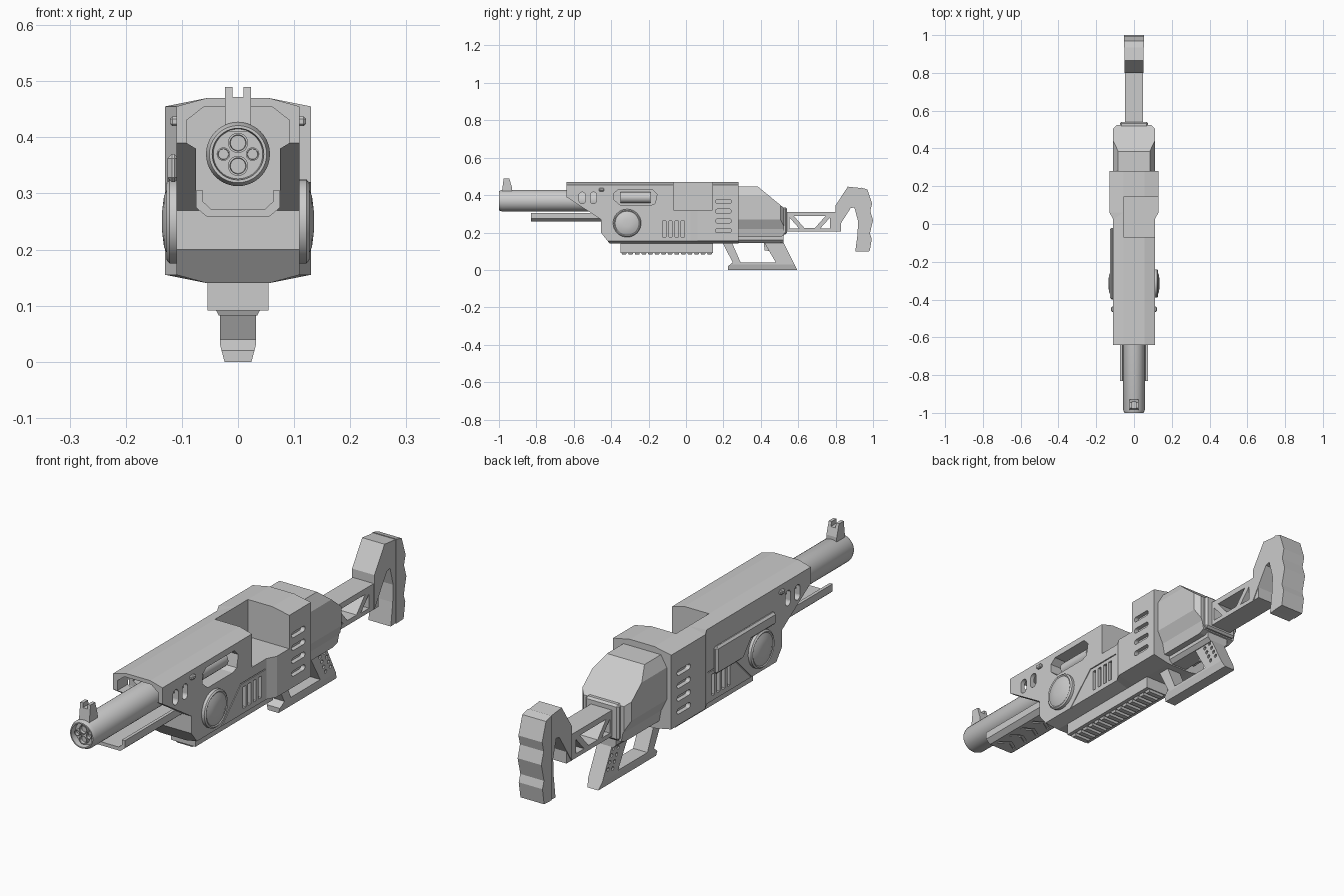
import bpy, bmesh, math
from mathutils import Matrix

if "Cube" in bpy.data.objects:
    bpy.data.objects.remove(bpy.data.objects["Cube"])


def finish(name, bm):
    bmesh.ops.recalc_face_normals(bm, faces=bm.faces)
    me = bpy.data.meshes.new(name)
    bm.to_mesh(me)
    bm.free()
    ob = bpy.data.objects.new(name, me)
    bpy.context.scene.collection.objects.link(ob)
    return ob


def place(axis, t, p):
    return {'X': (t, p[0], p[1]), 'Y': (p[0], t, p[1]), 'Z': (p[0], p[1], t)}[axis]


def loft(name, axis, rings):
    """Skin matching outlines placed at positions along an axis."""
    bm = bmesh.new()
    vs = [[bm.verts.new(place(axis, t, p)) for p in pts] for t, pts in rings]
    n = len(vs[0])
    for a, b in zip(vs, vs[1:]):
        for i in range(n):
            bm.faces.new((a[i], a[(i + 1) % n], b[(i + 1) % n], b[i]))
    bm.faces.new(vs[0])
    bm.faces.new(vs[-1][::-1])
    return finish(name, bm)


def prism(name, axis, pts, a, b):
    return loft(name, axis, [(a, pts), (b, pts)])


def box(name, x0, x1, y0, y1, z0, z1):
    return prism(name, 'Z', [(x0, y0), (x1, y0), (x1, y1), (x0, y1)], z0, z1)


def mirror(half):
    return half + [(-x, z) for x, z in reversed(half)]


def stadium(u, v, w, h, n=6):
    """Rounded slot outline with centre, full width and full height."""
    r = min(w, h) / 2
    du, dv = w / 2 - r, h / 2 - r
    out = []
    for k in range(4):
        su, sv = [(1, 1), (-1, 1), (-1, -1), (1, -1)][k]
        for i in range(n):
            a = math.pi / 2 * (k + (i + .5) / n)
            out.append((u + su * du + r * math.cos(a), v + sv * dv + r * math.sin(a)))
    return out


def circle(u, v, r, n=32):
    return [(u + r * math.cos(2 * math.pi * i / n), v + r * math.sin(2 * math.pi * i / n)) for i in range(n)]


def boolean(ob, cutters, op='DIFFERENCE'):
    for c in cutters:
        m = ob.modifiers.new('bool', 'BOOLEAN')
        m.object, m.operation, m.solver = c, op, 'EXACT'
    dg = bpy.context.evaluated_depsgraph_get()
    dg.update()
    me = bpy.data.meshes.new_from_object(ob.evaluated_get(dg))
    ob.modifiers.clear()
    ob.data = me
    for c in cutters:
        bpy.data.objects.remove(c)
    return ob


def bevel(ob, w):
    m = ob.modifiers.new('bevel', 'BEVEL')
    m.width, m.segments, m.limit_method = w, 1, 'ANGLE'
    return ob


def smooth(ob):
    bpy.ops.object.select_all(action='DESELECT')
    ob.select_set(True)
    bpy.context.view_layer.objects.active = ob
    bpy.ops.object.shade_smooth_by_angle(angle=math.radians(30))
    return ob


def section(w):
    return mirror([(w, .155), (w, .455), (.055, .47)])[:3] + [(-.055, .47), (-w, .455), (-w, .155), (-.055, .14), (.055, .14)]


# Front body: side outline trimmed by the cross-section, with hollow shroud
body = prism('front_body', 'X', [(-.64, .48), (-.64, .39), (-.455, .27), (-.455, .20), (-.40, .13), (.10, .13), (.10, .48)], -.2, .2)
boolean(body, [prism('c', 'Y', section(.11), -.8, .5)], 'INTERSECT')
hollow = mirror([(.055, .265), (.075, .285), (.075, .38), (.092, .39), (.092, .43), (.06, .455)])
cuts = [prism('c', 'Y', hollow, -.8, -.40)]
cuts += [prism('c', 'X', stadium(y, .385, .034, .062), -.2, .2) for y in (-.555, -.495)]
port = [(-.385, .41), (-.36, .43), (-.18, .43), (-.155, .405), (-.165, .355), (-.19, .345), (-.35, .345), (-.385, .375)]
cuts += [prism('c', 'X', port, .045, .2)]
for s in (-1, 1):
    cuts += [box('c', *sorted((s * .097, s * .2)), -.125 + i * .033, -.107 + i * .033, .175, .262) for i in range(4)]
    # groove outlining the lower side panel
    x0, x1 = sorted((s * .106, s * .2))
    cuts.append(prism('c', 'X', [(-.27, .150), (-.14, .281), (.018, .281), (.018, .277), (-.138, .277), (-.264, .150)], x0, x1))
NOTCH = (-.055, .3, -.068, .142, .32, .6)
cuts.append(box('c', *NOTCH))
boolean(body, cuts)

# Rear body: wider block with side vents and the open notch
rear = loft('rear_body', 'Y', [(.022, section(.109)), (.062, section(.13)), (.28, section(.13))])
cuts = [box('c', *NOTCH)]
for s in (-1, 1):
    cuts += [prism('c', 'X', stadium(.2, z, .085, .022), *sorted((s * .112, s * .2))) for z in (.21, .262, .314, .366)]
boolean(rear, cuts)

# Bolt inside the ejection port
smooth(prism('bolt', 'Y', circle(.06, .387, .03, 20), -.35, -.19))

# Raised left panel
bevel(prism('left_panel', 'X', [(-.02, .37), (-.40, .37), (-.40, .32), (-.24, .32), (-.19, .26), (-.02, .26)], -.126, -.105), .008)

# Round side caps and small studs
for s, side in ((1, 'right'), (-1, 'left')):
    cap = loft('side_cap_' + side, 'X', [(s * x, circle(-.315, .25, r)) for x, r in
               ((.10, .075), (.122, .075), (.127, .069), (.124, .064), (.132, .045), (.135, .02))])
    smooth(cap)
    bevel(box('side_stud_' + side, *sorted((s * .10, s * .121)), -.465, -.438, .42, .437), .004)

# Barrel with recessed muzzle
barrel = loft('barrel', 'Y', [(y, circle(0, .37, r, 40)) for y, r in
              ((-.975, .03), (-.975, .044), (-1.0, .046), (-1.0, .051), (-.985, .057), (-.39, .057))])
smooth(barrel)
for x, z, r in ((0, .39, .018), (0, .349, .018), (.026, .37, .012), (-.026, .37, .012)):
    smooth(loft('muzzle_tube', 'Y', [(y, circle(x, z, q, 20)) for y, q in
           ((-.978, r * .3), (-.978, r * .75), (-.99, r * .8), (-.99, r), (-.97, r))]))

# Front sight, notched on top
sight = prism('front_sight', 'X', [(-.985, .41), (-.975, .49), (-.945, .49), (-.93, .44), (-.93, .41)], -.023, .023)
boolean(sight, [box('c', -.01, .01, -1.1, -.8, .472, .6)])

# Tray below the barrel, with grooves underneath
tray = prism('under_barrel_tray', 'Y', mirror([(.055, .258), (.075, .275), (.075, .305), (.062, .305), (.062, .285), (.048, .272)]), -.83, -.41)
boolean(tray, [prism('c', 'Z', [(-.04, y), (0, y + .025), (.04, y), (.04, y + .015), (0, y + .04), (-.04, y + .015)], .2, .262)
               for y in (-.80, -.73, -.66, -.59, -.52)])

# Pump handle with ribs
prism('pump_handle', 'Y', mirror([(.04, .091), (.054, .091), (.054, .15)]), -.35, .145)
for i in range(14):
    y = -.347 + i * .0352
    loft('pump_rib', 'Z', [(.082, [(-.034, y + .006), (.034, y + .006), (.034, y + .026), (-.034, y + .026)]),
                           (.095, [(-.041, y), (.041, y), (.041, y + .032), (-.041, y + .032)])])

# Rear cap: side outline trimmed by cross-section and plan
cap = prism('rear_cap', 'X', [(.27, .175), (.27, .445), (.385, .445), (.525, .33), (.525, .185), (.50, .175)], -.2, .2)
boolean(cap, [prism('c', 'Y', mirror([(.075, .17), (.085, .22), (.11, .27), (.11, .40), (.075, .46)]), .2, .6),
              prism('c', 'Z', mirror([(.11, .2), (.11, .505), (.085, .53)]), 0, .6)], 'INTERSECT')
bevel(box('rear_plate', -.075, .075, .495, .54, .19, .335), .008)
prism('lower_rail', 'Y', mirror([(.035, .145), (.05, .16), (.05, .185)]), .19, .52)

# Grip and hand guard frame
grip = prism('grip_guard', 'X', [(.19, .155), (.25, .04), (.225, .02), (.225, 0), (.595, 0), (.51, .17), (.19, .17)], -.1, .1)
boolean(grip, [prism('c', 'Y', mirror([(.022, -.01), (.024, 0), (.032, .03), (.032, .2)]), 0, 1)], 'INTERSECT')
cuts = [prism('c', 'X', [(.243, .152), (.292, .04), (.48, .04), (.415, .152)], -.2, .2)]
for s in (-1, 1):
    for i in range(4):
        for j in range(2):
            y, z = .478 + j * .03 + i * .012, .132 - i * .024 + j * .008
            cuts.append(prism('c', 'X', circle(y, z, .0075, 8), *sorted((s * .024, s * .1))))
boolean(grip, cuts)
prism('trigger', 'X', [(.415, .155), (.42, .105), (.45, .10), (.46, .155)], -.012, .012)

# Stock arm with truss openings
arm = box('stock_arm', -.047, .047, .53, .83, .205, .31)
boolean(arm, [prism('c', 'X', p, -.2, .2) for p in (
    [(.553, .28), (.553, .222), (.605, .222)],
    [(.578, .287), (.745, .287), (.69, .225), (.632, .225)],
    [(.77, .28), (.77, .222), (.718, .222)])])

# Shoulder stock and its wavy pad
prism('shoulder_stock', 'X', [(.80, .205), (.80, .345), (.865, .445), (.94, .437), (.94, .10), (.905, .097),
                              (.917, .19), (.92, .26), (.90, .335), (.88, .33)], -.05, .05)
prism('shoulder_pad', 'X', [(.935, .44), (.97, .43), (.995, .355), (.985, .315), (1.0, .265), (.983, .195),
                            (.993, .165), (.982, .10), (.935, .098)], -.053, .053)
